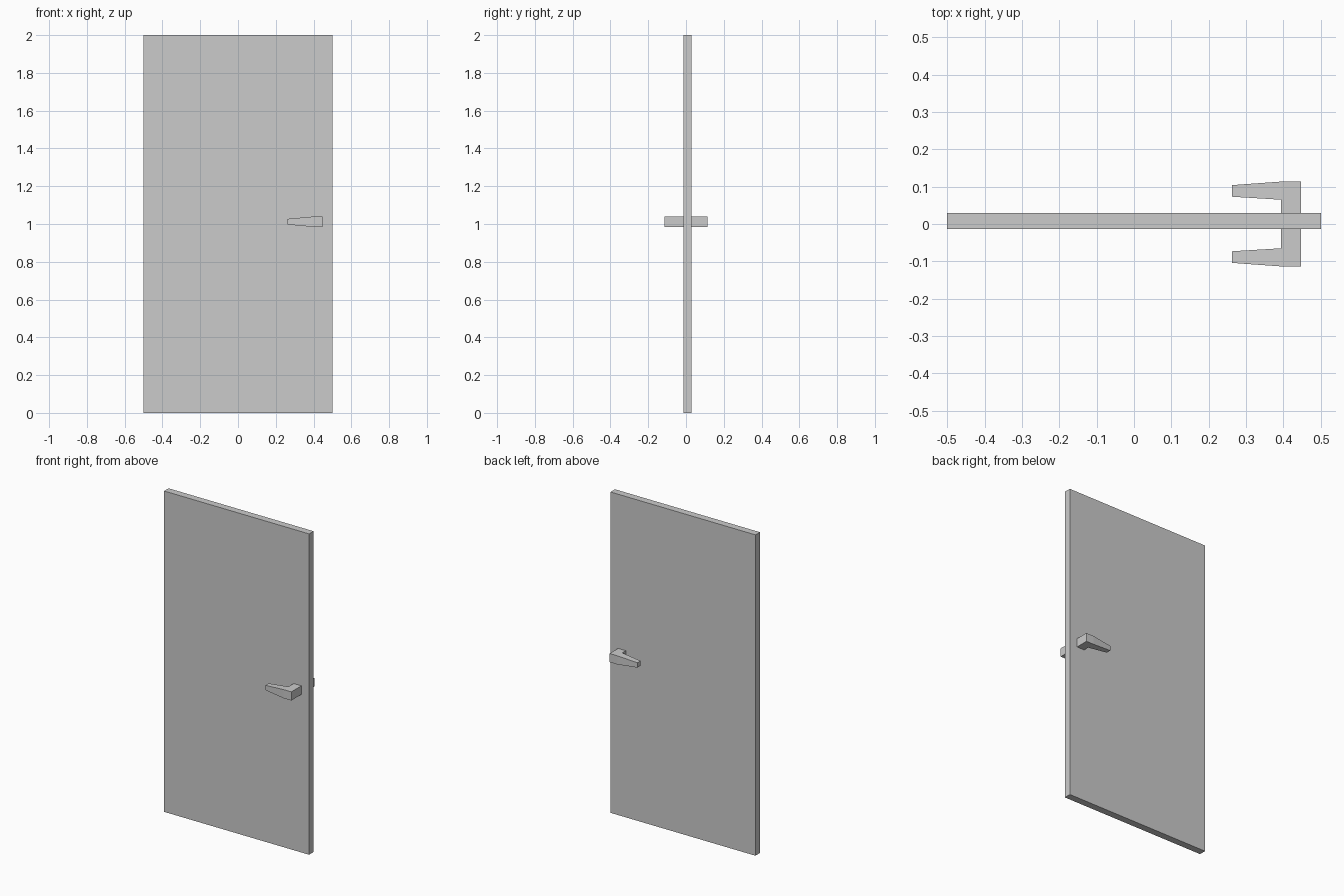
import bpy
import bmesh

cube = bpy.data.objects.get("Cube")
if cube:
    bpy.data.objects.remove(cube, do_unlink=True)

# One plain grey for the whole door
grey = bpy.data.materials.new("plain_grey")
grey.use_nodes = True
colour = (0.6, 0.6, 0.6, 1)
grey.diffuse_color = colour
grey.node_tree.nodes["Principled BSDF"].inputs["Base Color"].default_value = colour


def add_object(name, bm):
    bmesh.ops.recalc_face_normals(bm, faces=bm.faces)
    mesh = bpy.data.meshes.new(name)
    bm.to_mesh(mesh)
    bm.free()
    mesh.materials.append(grey)
    obj = bpy.data.objects.new(name, mesh)
    bpy.context.collection.objects.link(obj)


# Door panel
FRONT, BACK = -0.014, 0.03
bm = bmesh.new()
bmesh.ops.create_cube(bm, size=1)
bmesh.ops.scale(bm, vec=(1, BACK - FRONT, 2), verts=bm.verts)
bmesh.ops.translate(bm, vec=(0, (FRONT + BACK) / 2, 1), verts=bm.verts)
add_object("door_panel", bm)

# Lever handles: square neck out of the panel, turning into a tapered grip
TIP, NECK, END = 0.262, 0.394, 0.447
MID, HALF, TIP_HALF = 1.012, 0.027, 0.015
INNER, OUTER = 0.065, 0.1135


def add_handle(name, side, base):
    outline = [(END, base), (END, OUTER), (NECK, OUTER), (TIP, 0.104),
               (TIP, 0.073), (NECK, INNER), (NECK, base)]
    bm = bmesh.new()
    rings = []
    for direction in (-1, 1):
        rings.append([bm.verts.new((x, side * y, MID + direction *
                                    (TIP_HALF if x == TIP else HALF)))
                      for x, y in outline])
    # Flat neck, corner and sloped grip on the top and underside
    for ring in rings:
        a, b, c, d, e, f, g = ring
        for corners in ((a, b, c, f, g), (c, d, e, f)):
            bm.faces.new(corners)
    # Walls around the outline
    low, high = rings
    for i in range(len(outline)):
        j = (i + 1) % len(outline)
        bm.faces.new((low[i], low[j], high[j], high[i]))
    add_object(name, bm)


add_handle("front_handle", -1, -FRONT)
add_handle("back_handle", 1, BACK)
